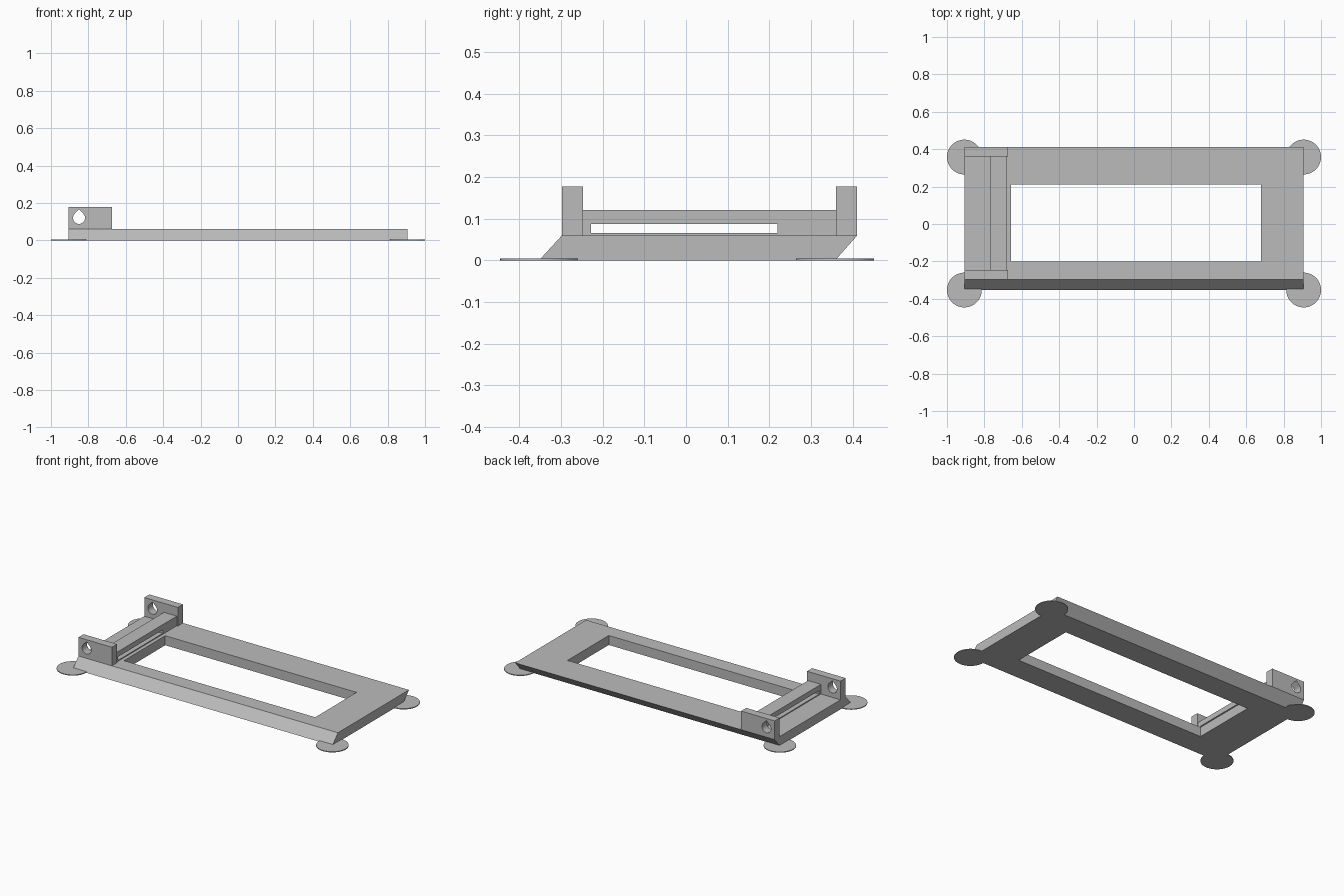
import bpy
import bmesh
from math import cos, sin, radians
from mathutils import Vector

cube = bpy.data.objects.get("Cube")
if cube:
    bpy.data.objects.remove(cube, do_unlink=True)

grey = bpy.data.materials.new("light grey")
grey.use_nodes = True
colour = (0.5, 0.5, 0.5, 1)
grey.diffuse_color = colour
grey.node_tree.nodes["Principled BSDF"].inputs["Base Color"].default_value = colour


def prism(name, profile, direction):
    """Extrude a closed loop of 3D points along a direction."""
    bm = bmesh.new()
    face = bm.faces.new([bm.verts.new(p) for p in profile])
    new = bmesh.ops.extrude_face_region(bm, geom=[face], use_keep_orig=True)
    moved = [v for v in new["geom"] if isinstance(v, bmesh.types.BMVert)]
    bmesh.ops.translate(bm, verts=moved, vec=Vector(direction))
    bmesh.ops.recalc_face_normals(bm, faces=bm.faces)
    mesh = bpy.data.meshes.new(name)
    bm.to_mesh(mesh)
    bm.free()
    mesh.materials.append(grey)
    obj = bpy.data.objects.new(name, mesh)
    bpy.context.collection.objects.link(obj)
    return obj


def box(name, x0, x1, y0, y1, z0, z1):
    loop = [(x0, y0, z0), (x1, y0, z0), (x1, y1, z0), (x0, y1, z0)]
    return prism(name, loop, (0, 0, z1 - z0))


def cut(target, cutter):
    """Subtract a cutter, then discard it."""
    cutter.hide_render = True
    mod = target.modifiers.new("opening", "BOOLEAN")
    mod.operation = "DIFFERENCE"
    mod.solver = "EXACT"
    mod.object = cutter
    bpy.context.view_layer.objects.active = target
    bpy.ops.object.modifier_apply(modifier=mod.name)
    bpy.data.objects.remove(cutter, do_unlink=True)


END, TOP = 0.907, 0.06

# Slanted base plate with a rectangular window
base = prism("base_frame", [(-END, -0.353, 0), (-END, 0.358, 0),
                            (-END, 0.411, TOP), (-END, -0.298, TOP)], (2 * END, 0, 0))
cut(base, box("window_cutter", -0.657, 0.68, -0.2, 0.212, -0.1, 0.2))

# Thin round pads under the four corners
for side, sx in (("left", 1), ("right", -1)):
    for end, y in (("front", -0.353), ("back", 0.358)):
        ring = [(sx * END + 0.093 * cos(radians(a)), y + 0.093 * sin(radians(a)), 0)
                for a in range(0, 360, 6)]
        prism(f"{end}_{side}_pad", ring, (0, 0, 0.005))

# Two uprights with teardrop holes
for name, y0, y1 in (("front_upright", -0.298, -0.247), ("back_upright", 0.36, 0.411)):
    upright = box(name, -END, -0.673, y0, y1, TOP, 0.178)
    r = 0.032
    drop = [(-0.85 + r * cos(radians(a)), y0 - 0.1, 0.12 + r * sin(radians(a)))
            for a in range(135, 406, 9)]
    drop.append((-0.85, y0 - 0.1, 0.12 + r * 2 ** 0.5))
    cut(upright, prism("teardrop_cutter", drop, (0, 0.3, 0)))

# Cross bar with a long strap slot
bar = box("cross_bar", -0.77, -0.68, -0.247, 0.36, TOP, 0.121)
cut(bar, box("slot_cutter", -0.9, -0.5, -0.228, 0.22, 0.066, 0.088))
